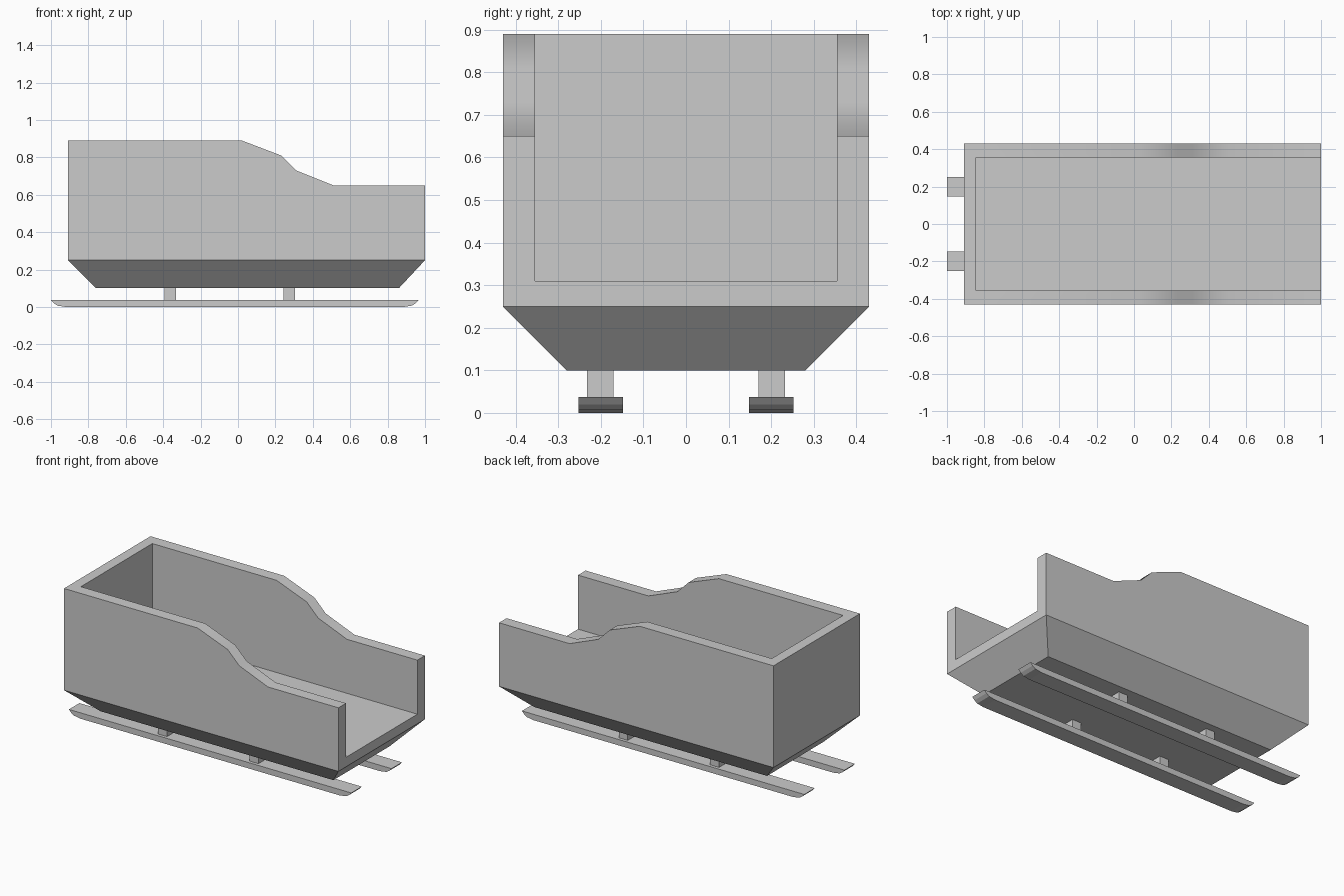
import bpy, bmesh

if "Cube" in bpy.data.objects:
    bpy.data.objects.remove(bpy.data.objects["Cube"])


def make_object(name, bm, smooth=False):
    bmesh.ops.recalc_face_normals(bm, faces=bm.faces[:])
    mesh = bpy.data.meshes.new(name)
    bm.to_mesh(mesh)
    bm.free()
    obj = bpy.data.objects.new(name, mesh)
    bpy.context.collection.objects.link(obj)
    if smooth:
        bpy.ops.object.select_all(action='DESELECT')
        obj.select_set(True)
        bpy.context.view_layer.objects.active = obj
        bpy.ops.object.shade_smooth_by_angle(angle=0.6)
    return obj


# Body: open-fronted tub with a stepped rim and a tapered underside
BACK, FRONT, HALF, INNER, INNER_BACK, FLOOR = -0.91, 1.0, 0.43, 0.355, -0.845, 0.31
RIM = [(0.02, 0.89), (0.23, 0.81), (0.31, 0.73), (0.51, 0.65), (FRONT, 0.65)]

bm = bmesh.new()
sides = []
for s in (-1, 1):
    def v(x, y, z):
        return bm.verts.new((x, s * y, z))
    sides.append({
        "bottom": [v(-0.76, 0.28, 0.10), v(0.86, 0.28, 0.10)],
        "mid": [v(BACK, HALF, 0.25), v(FRONT, HALF, 0.25)],
        "outer": [v(x, HALF, z) for x, z in [(BACK, 0.89)] + RIM],
        "inner": [v(x, INNER, z) for x, z in [(INNER_BACK, 0.89)] + RIM],
        "floor": [v(INNER_BACK, INNER, FLOOR), v(FRONT, INNER, FLOOR)],
    })

for d in sides:
    bm.faces.new(d["bottom"] + d["mid"][::-1])
    bm.faces.new(d["mid"] + d["outer"][::-1])
    bm.faces.new(d["floor"] + d["inner"][::-1])
    o, i = d["outer"], d["inner"]
    for k in range(len(o) - 1):
        bm.faces.new((o[k], o[k + 1], i[k + 1], i[k]))

L, R = sides
bm.faces.new(L["bottom"] + R["bottom"][::-1])
bm.faces.new(L["floor"] + R["floor"][::-1])
for k in (0, 1):
    bm.faces.new((L["bottom"][k], L["mid"][k], R["mid"][k], R["bottom"][k]))
for a, b in (("mid", "outer"), ("outer", "inner"), ("inner", "floor")):
    bm.faces.new((L[a][0], L[b][0], R[b][0], R[a][0]))
bm.faces.new((L["mid"][1], R["mid"][1], R["outer"][-1], R["inner"][-1],
              R["floor"][1], L["floor"][1], L["inner"][-1], L["outer"][-1]))

# Round the outer shell and the rim; keep the inside corners and front opening crisp
shell = {w for d in sides for w in d["bottom"] + d["mid"] + d["outer"]}
rim = {w for d in sides for w in d["inner"]}
round_edges = []
for e in bm.edges:
    a, b = e.verts
    outside = a in shell and b in shell
    inside_rim = a in rim and b in rim
    angle = e.calc_face_angle(0)
    if (outside or inside_rim) and angle > 0.6:
        # skip the short rim creases across the wall thickness
        round_edges.append(e)
bmesh.ops.bevel(bm, geom=round_edges, offset=0.026, offset_type='OFFSET',
                segments=4, profile=0.5, affect='EDGES', clamp_overlap=True)
make_object("sled_body", bm, smooth=True)

# Runners with upswept ends, and the posts that carry the body
RUNNER = [(-1.0, 0.037), (-0.985, 0.02), (-0.965, 0.007), (-0.92, 0.0),
          (0.885, 0.0), (0.93, 0.007), (0.95, 0.02), (0.965, 0.037)]


def extrude_profile(name, profile, y0, y1):
    bm = bmesh.new()
    face = bm.faces.new([bm.verts.new((x, y0, z)) for x, z in profile])
    ext = bmesh.ops.extrude_face_region(bm, geom=[face])
    moved = [g for g in ext["geom"] if isinstance(g, bmesh.types.BMVert)]
    bmesh.ops.translate(bm, verts=moved, vec=(0, y1 - y0, 0))
    return make_object(name, bm)


for side, s in (("left", -1), ("right", 1)):
    extrude_profile(f"runner_{side}", RUNNER, s * 0.148, s * 0.252)
    for end, x in (("rear", -0.362), ("front", 0.274)):
        post = [(x - 0.031, 0.03), (x + 0.031, 0.03), (x + 0.031, 0.11), (x - 0.031, 0.11)]
        extrude_profile(f"{end}_post_{side}", post, s * 0.17, s * 0.232)
